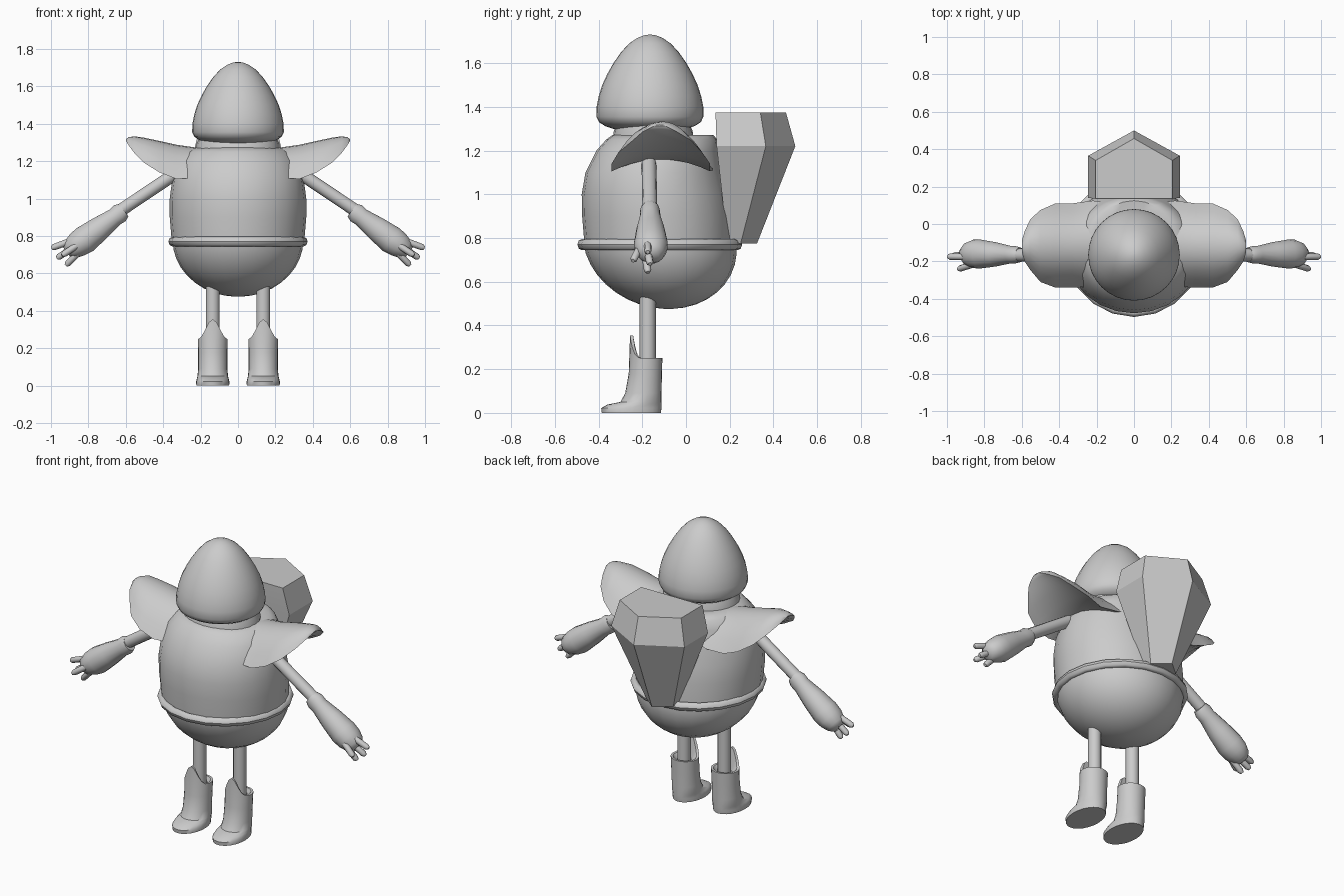
import bpy, bmesh, math
from mathutils import Vector

if "Cube" in bpy.data.objects:
    bpy.data.objects.remove(bpy.data.objects["Cube"])

grey = bpy.data.materials.new("plain grey")
grey.diffuse_color = (0.6, 0.6, 0.6, 1)
grey.use_nodes = True
grey.node_tree.nodes["Principled BSDF"].inputs["Base Color"].default_value = grey.diffuse_color


def loft(name, rings, angle=40, cap_start=True, cap_end=True):
    """Skin a list of equal-length closed rings into one object."""
    bm = bmesh.new()
    loops = [[bm.verts.new(p) for p in r] for r in rings]
    n = len(loops[0])
    for a, b in zip(loops, loops[1:]):
        for i in range(n):
            j = (i + 1) % n
            bm.faces.new((a[i], a[j], b[j], b[i]))
    if cap_start:
        bm.faces.new(loops[0][::-1])
    if cap_end:
        bm.faces.new(loops[-1])
    bmesh.ops.recalc_face_normals(bm, faces=bm.faces)
    me = bpy.data.meshes.new(name)
    bm.to_mesh(me)
    bm.free()
    me.materials.append(grey)
    ob = bpy.data.objects.new(name, me)
    bpy.context.collection.objects.link(ob)
    bpy.ops.object.select_all(action='DESELECT')
    ob.select_set(True)
    bpy.context.view_layer.objects.active = ob
    bpy.ops.object.shade_smooth_by_angle(angle=math.radians(angle))
    return ob


def oval(z, rx, front, back, cx=0, n=24):
    """Horizontal ellipse ring, first point at the front."""
    cy, ry = (front + back) / 2, (back - front) / 2
    return [(cx + rx * math.sin(2 * math.pi * i / n),
             cy - ry * math.cos(2 * math.pi * i / n), z) for i in range(n)]


def tube(name, stations, n=12, angle=50):
    """Round limb through (centre, radius across y, radius in xz) stations."""
    d = (Vector(stations[-1][0]) - Vector(stations[0][0])).normalized()
    u = (Vector((0, 1, 0)) - d * d.y).normalized()
    w = d.cross(u)
    return loft(name, [[Vector(c) + u * a * math.cos(2 * math.pi * i / n)
                        + w * b * math.sin(2 * math.pi * i / n) for i in range(n)]
                       for c, a, b in stations], angle)


# Egg-shaped helmet
head = [(1.29, .09), (1.297, .16), (1.312, .205), (1.33, .233), (1.355, .245), (1.4, .244),
        (1.45, .234), (1.5, .218), (1.55, .195), (1.6, .167), (1.65, .132), (1.69, .095),
        (1.715, .058), (1.727, .028), (1.73, .006)]
loft("helmet", [oval(z, r, -.165 - r, -.165 + r, n=32) for z, r in head], 60)

# Neck collar
loft("neck", [oval(1.22, .225, -.34, .04), oval(1.29, .222, -.33, .03),
              oval(1.34, .2, -.31, .01)])

# Rounded belly
belly = []
for k in range(10):
    a = math.radians(2 + 88 * k / 9)
    s, cy = math.sin(a), -.12 + .04 * math.cos(a)
    belly.append(oval(.78 - .305 * math.cos(a), .35 * s, cy - .35 * s, cy + .35 * s))
loft("belly", belly, 60)

# Tunic
shirt = [(.78, .355, -.465, .215), (.9, .365, -.475, .21), (1.0, .365, -.477, .195),
         (1.1, .352, -.46, .17), (1.2, .32, -.41, .152), (1.25, .28, -.365, .143),
         (1.272, .23, -.335, .125), (1.268, .19, -.31, .08)]
loft("tunic", [oval(*s) for s in shirt], 50)

# Belt ring
belt = []
for k in range(9):
    a = 2 * math.pi * k / 8
    o = .022 * math.cos(a)
    belt.append(oval(.77 + .026 * math.sin(a), .35 + o, -.475 - o, .235 + o, n=20))
loft("belt", belt, 60, False, False)

# Backpack: hexagonal wedge with a ridge at the rear
pack = []
for z, hx, y0, y1, y2 in [(.775, .09, .19, .25, .325), (1.22, .245, .14, .365, .5),
                          (1.375, .205, .135, .34, .457)]:
    pack.append([(-hx, y0, z), (hx, y0, z), (hx, y1, z), (0, y2, z), (-hx, y1, z)])
loft("backpack", pack, 30)

# Stations of a shoulder flap: x, front y, back y, rim z, crest z
flap = [(.1, -.31, .11, 1.15, 1.262), (.22, -.335, .125, 1.11, 1.272),
        (.33, -.34, .11, 1.105, 1.288), (.42, -.34, .11, 1.14, 1.308),
        (.5, -.31, .075, 1.19, 1.325), (.555, -.245, .025, 1.245, 1.333),
        (.585, -.2, -.04, 1.285, 1.328), (.6, -.15, -.09, 1.31, 1.318)]

for side, s in (("left", 1), ("right", -1)):
    # Arched shoulder flap
    rings = []
    for x, y0, y1, zs, zt in flap:
        ts = [-1 + i / 5 for i in range(11)]
        pts = [(t, zs + (zt - zs) * (1 - abs(t) ** 2.2)) for t in ts]
        pts += [(t, zs + .3 * (zt - zs) * (1 - t * t)) for t in ts[-2:0:-1]]
        rings.append([(s * x, (y0 + y1) / 2 + t * (y1 - y0) / 2, z) for t, z in pts])
    loft(side + "_shoulder_flap", rings, 50)

    # Arm rod
    tube(side + "_arm", [((s * .28, -.17, 1.17), .034, .034),
                         ((s * .66, -.165, .915), .034, .034)])

    # Flared glove
    glove = [(.61, .938, .04, .042), (.632, .922, .046, .054), (.66, .9, .047, .05),
             (.74, .84, .065, .066), (.82, .78, .077, .077), (.86, .752, .076, .07),
             (.895, .727, .06, .056), (.915, .713, .035, .035)]
    tube(side + "_glove", [((s * x, -.165 + .02 * (x - .61), z), a, b)
                           for x, z, a, b in glove], 14)

    # Fingers and thumb: start and tip
    fingers = [((.89, -.175, .775), (.99, -.175, .738)), ((.88, -.175, .74), (.962, -.165, .685)),
               ((.85, -.185, .715), (.915, -.175, .648)), ((.86, -.215, .75), (.935, -.24, .7))]
    for i, (p, q) in enumerate(fingers):
        p, q = Vector((s * p[0], *p[1:])), Vector((s * q[0], *q[1:]))
        d = (q - p).normalized()
        tube(f"{side}_finger_{i + 1}", [(p, .018, .018), (q - d * .006, .017, .017),
                                        (q + d * .008, .009, .009)], 8)

    # Leg rod
    cx = s * .135
    loft(side + "_leg", [oval(z, .037, -.212, -.138, cx, 12) for z in (.2, .56)])

    # Boot with long toe and a pointed front flap
    boot = [(0, .088, -.385, -.115), (.022, .089, -.388, -.112), (.038, .085, -.36, -.112),
            (.05, .082, -.3, -.112), (.09, .078, -.278, -.112), (.18, .078, -.262, -.11)]
    rings = [oval(z, rx, f, b, cx) for z, rx, f, b in boot]
    for z, rx, f, b in [(.25, .08, -.256, -.108), (.25, .066, -.242, -.12)]:
        rings.append([(x, y, z + .105 * max(0, math.cos(2 * math.pi * i / 24)) ** 5)
                      for i, (x, y, _) in enumerate(oval(z, rx, f, b, cx))])
    rings.append(oval(.225, .045, -.22, -.13, cx))
    loft(side + "_boot", rings, 45)
